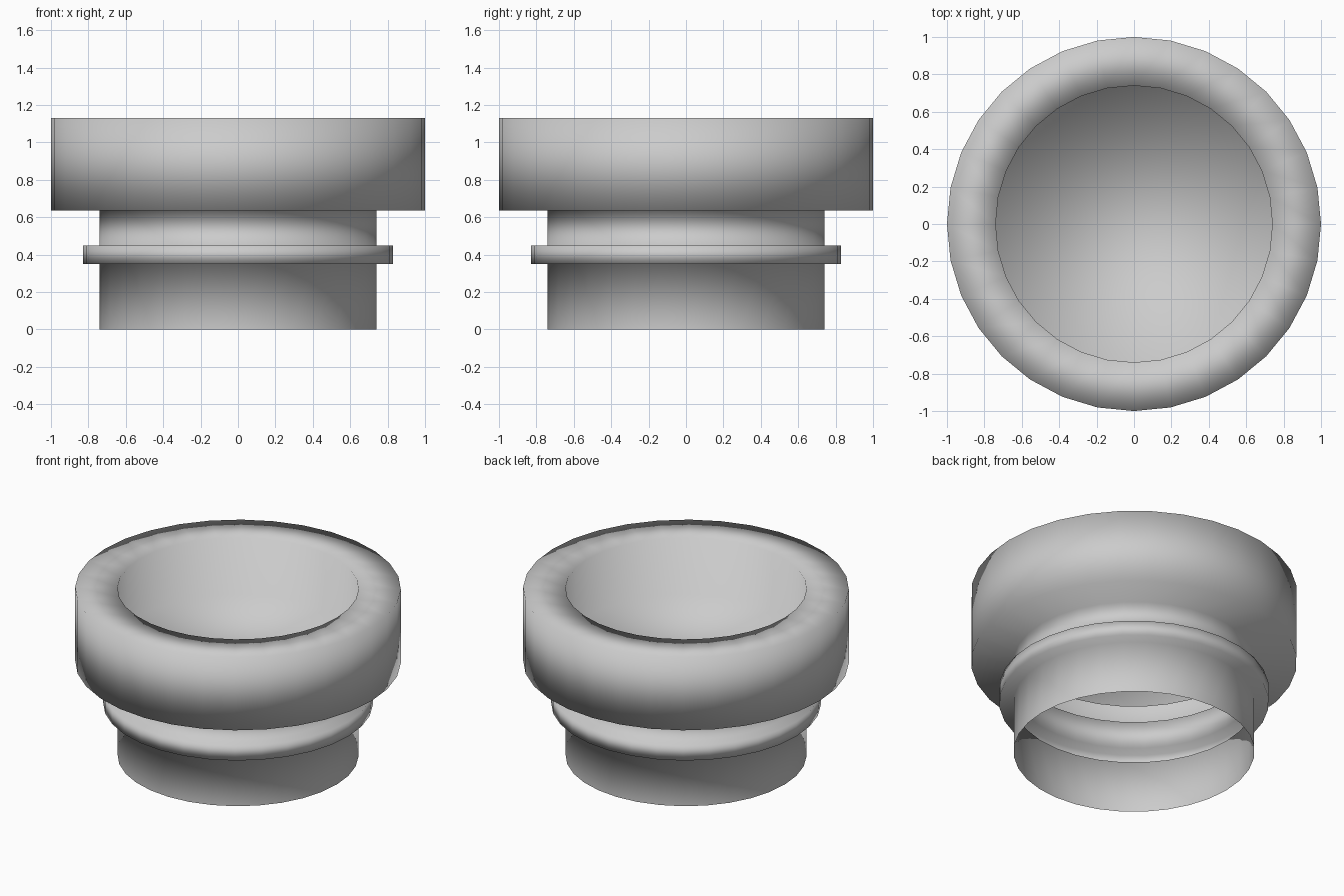
import bpy, bmesh
from math import cos, sin, tau

if "Cube" in bpy.data.objects:
    bpy.data.objects.remove(bpy.data.objects["Cube"])

SIDES = 32
# Radius, height: neck, bead, flange and wide rim, then down into the bowl
PROFILE = [(0.74, 0), (0.74, 0.35), (0.828, 0.35), (0.828, 0.45), (0.74, 0.45),
           (0.74, 0.635), (1.0, 0.635), (1.0, 1.13), (0.74, 1.13), (0.74, 0.745)]


def ring(bm, r, z):
    return [bm.verts.new((r * cos(tau * i / SIDES), r * sin(tau * i / SIDES), z))
            for i in range(SIDES)]


# Thin stepped shell, open at the bottom
bm = bmesh.new()
rings = [ring(bm, r, z) for r, z in PROFILE]
for lo, hi in zip(rings, rings[1:]):
    for i in range(SIDES):
        j = (i + 1) % SIDES
        bm.faces.new((lo[i], lo[j], hi[j], hi[i]))

# Recessed floor
bm.faces.new(rings[-1])

# The shading rolls softly over every step
for f in bm.faces:
    f.smooth = True

mesh = bpy.data.meshes.new("stepped_collar")
bm.to_mesh(mesh)
bm.free()
bpy.context.collection.objects.link(bpy.data.objects.new("stepped_collar", mesh))
